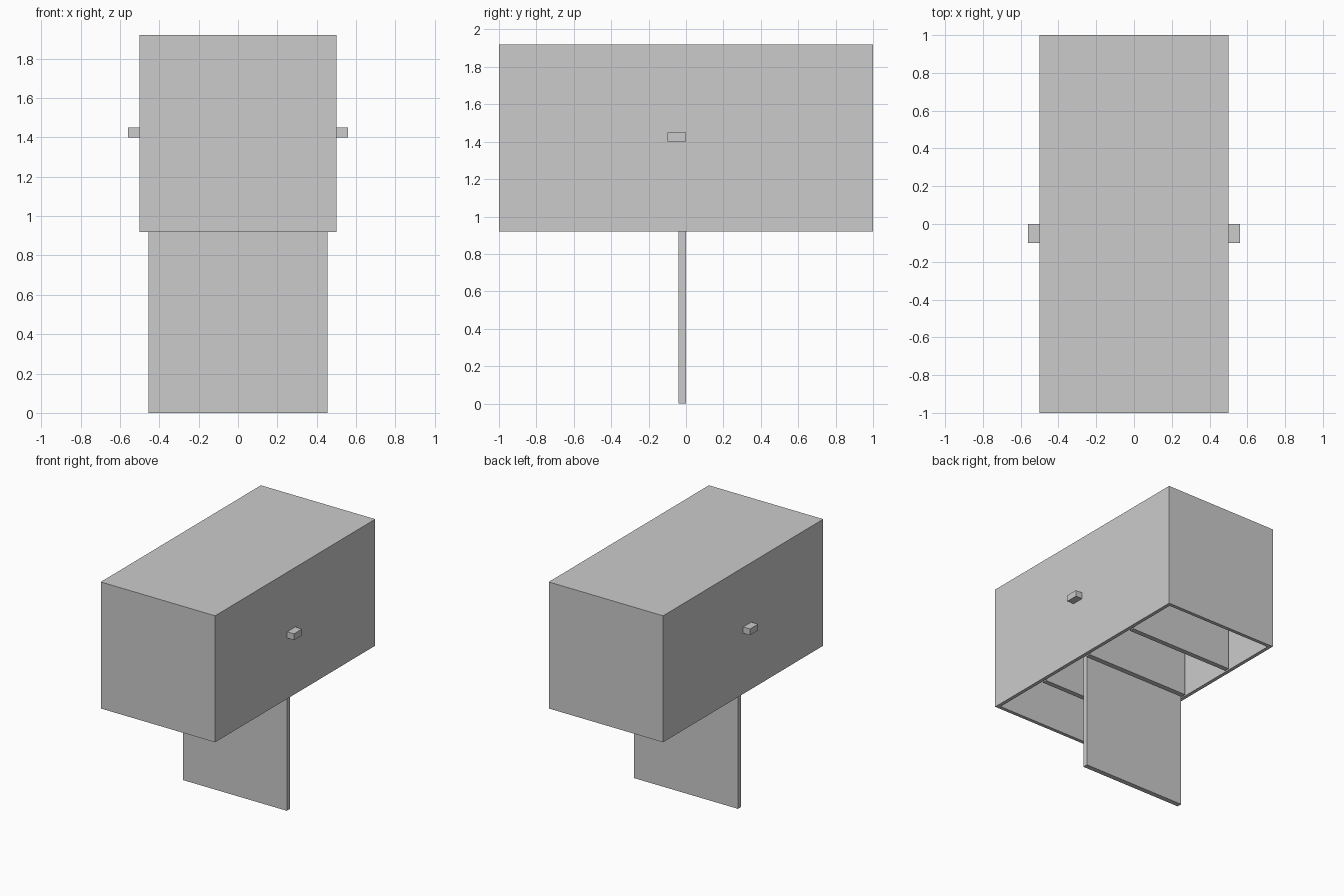
import bpy, bmesh
from mathutils import Vector

if "Cube" in bpy.data.objects:
    bpy.data.objects.remove(bpy.data.objects["Cube"])

WALL = 0.04
BASE, TOP = 0.92, 1.92


def box(name, lo, hi, hollow=0.0):
    """Axis-aligned box; hollow > 0 opens it from below with that wall thickness."""
    lo, hi = Vector(lo), Vector(hi)
    bm = bmesh.new()
    bmesh.ops.create_cube(bm, size=1)
    for v in bm.verts:
        v.co = (lo + hi) / 2 + v.co * (hi - lo)
    if hollow:
        bm.normal_update()
        bottom = min(bm.faces, key=lambda f: f.calc_center_median().z)
        bmesh.ops.inset_region(bm, faces=[bottom], thickness=hollow)
        new = bmesh.ops.extrude_discrete_faces(bm, faces=[bottom])["faces"]
        for v in new[0].verts:
            v.co.z = hi.z - hollow
    bmesh.ops.recalc_face_normals(bm, faces=bm.faces)
    mesh = bpy.data.meshes.new(name)
    bm.to_mesh(mesh)
    bm.free()
    ob = bpy.data.objects.new(name, mesh)
    bpy.context.collection.objects.link(ob)
    return ob


# Outer case, open at the bottom
box("case", (-0.5, -1, BASE), (0.5, 1, TOP), WALL)

# Inner dividers, flush with the open bottom
for i, y in enumerate((-0.5, 0.0, 0.5)):
    box(f"divider_{i + 1}", (-0.46, y, BASE), (0.46, y + WALL, TOP - WALL))

# Support panel, held against the middle divider
box("support_panel", (-0.455, -0.04, 0), (0.455, 0, 1.45))

# Side pegs
for side, x0, x1 in (("left", -0.56, -0.5), ("right", 0.5, 0.56)):
    box(f"peg_{side}", (x0, -0.1, 1.40), (x1, 0, 1.45))
